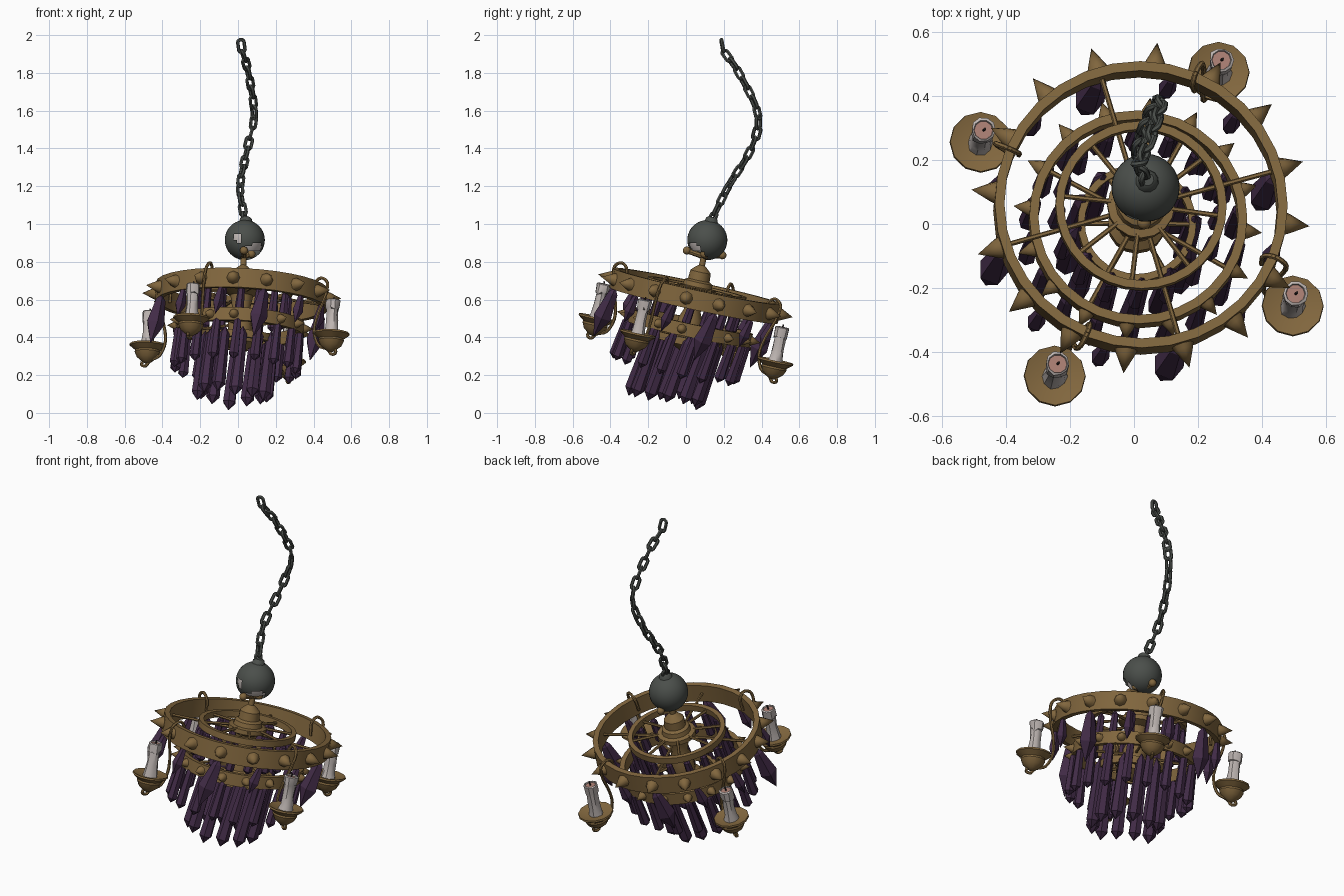
import bpy, bmesh, random
from math import sin, cos, pi, radians
from mathutils import Matrix, Vector

random.seed(4)
cube = bpy.data.objects.get("Cube")
if cube:
    bpy.data.objects.remove(cube)

# The whole fixture hangs tilted: everything below the chain is built in this frame
UP = Vector((0.05, 0.215, 1)).normalized()
TURN = Vector((0, 0, 1)).rotation_difference(UP)
TILT = Matrix.Translation((0.02, 0.05, 0.62)) @ TURN.to_matrix().to_4x4()
BALL = Vector((0.036, 0.113, 0.915))


def material(name, rgb):
    m = bpy.data.materials.new(name)
    m.use_nodes = True
    m.diffuse_color = (*rgb, 1)
    m.node_tree.nodes["Principled BSDF"].inputs["Base Color"].default_value = (*rgb, 1)
    return m


BRASS = material("aged brass", (0.22, 0.134, 0.048))
CRYSTAL = material("purple crystal", (0.055, 0.025, 0.064))
IRON = material("dark iron", (0.07, 0.078, 0.07))
WAX = material("pale wax", (0.52, 0.47, 0.45))
MELT = material("pink melted wax", (0.4, 0.21, 0.17))
WICK = material("burnt wick", (0.03, 0.02, 0.02))


def finish(name, bm, mats, frame=TILT, angle=35):
    bmesh.ops.remove_doubles(bm, verts=bm.verts, dist=1e-5)
    bmesh.ops.recalc_face_normals(bm, faces=bm.faces)
    me = bpy.data.meshes.new(name)
    bm.to_mesh(me)
    bm.free()
    ob = bpy.data.objects.new(name, me)
    bpy.context.collection.objects.link(ob)
    for m in mats:
        me.materials.append(m)
    ob.matrix_world = frame
    if angle:
        for o in bpy.context.selected_objects:
            o.select_set(False)
        ob.select_set(True)
        bpy.context.view_layer.objects.active = ob
        bpy.ops.object.shade_smooth_by_angle(angle=radians(angle))


def lathe(bm, profile, segs, place=Matrix(), closed=False, turn=0.0):
    """Spin (radius, height) points about the local z axis."""
    rows = []
    for k in range(segs):
        a = 2 * pi * k / segs + turn
        rows.append([bm.verts.new(place @ Vector((r * cos(a), r * sin(a), z))) for r, z in profile])
    n = len(profile)
    for k in range(segs):
        a, b = rows[k], rows[(k + 1) % segs]
        for i in range(n if closed else n - 1):
            j = (i + 1) % n
            if profile[i][0] == 0:
                bm.faces.new((a[i], b[j], a[j]))
            elif profile[j][0] == 0:
                bm.faces.new((a[i], b[i], a[j]))
            else:
                bm.faces.new((a[i], b[i], b[j], a[j]))
    return rows


def along(start, direction):
    """Place local z along a direction."""
    return Matrix.Translation(start) @ Vector(direction).to_track_quat('Z', 'Y').to_matrix().to_4x4()


def polar(r, deg, z):
    return Vector((r * cos(radians(deg)), r * sin(radians(deg)), z))


def rod(bm, a, b, r, segs=6):
    d = Vector(b) - Vector(a)
    lathe(bm, [(0, 0), (r, 0), (r, d.length), (0, d.length)], segs, along(a, d))


def smooth_path(points, steps):
    """Catmull-Rom samples through the points."""
    p = [Vector(q) for q in points]
    p = [2 * p[0] - p[1]] + p + [2 * p[-1] - p[-2]]
    out = []
    for i in range(1, len(p) - 2):
        for s in range(steps):
            t = s / steps
            a, b, c, d = p[i - 1:i + 3]
            out.append(0.5 * (2 * b + (c - a) * t + (2 * a - 5 * b + 4 * c - d) * t * t
                              + (3 * b - a - 3 * c + d) * t ** 3))
    return out + [p[-2]]


# Hoops: name, outer radius, thickness, height, half depth
HOOPS = [("outer_hoop", 0.457, 0.03, 0, 0.052), ("middle_hoop", 0.34, 0.028, -0.17, 0.035),
         ("upper_inner_hoop", 0.267, 0.026, 0.03, 0.018), ("lower_inner_hoop", 0.185, 0.022, -0.24, 0.02)]
for name, r, t, h, d in HOOPS:
    bm = bmesh.new()
    lathe(bm, [(r, h - d), (r, h + d), (r - t, h + d), (r - t, h - d)], 32, closed=True)
    finish(name, bm, [BRASS])

# Studs around the two large hoops
for name, r, h, base, length in (("outer_studs", 0.45, 0, 0.037, 0.08), ("middle_studs", 0.335, -0.17, 0.027, 0.055)):
    bm = bmesh.new()
    for k in range(16):
        a = -6 + k * 22.5
        lathe(bm, [(base, 0), (base * 0.8, length * 0.25), (0, length)], 8, along(polar(r, a, h), polar(1, a, 0)))
    finish(name, bm, [BRASS], angle=50)

# Spokes from the hub to each hoop
bm = bmesh.new()
for count, r, h, start in ((4, 0.44, 0.0, 16), (8, 0.25, 0.03, 38), (4, 0.325, -0.17, 61), (6, 0.175, -0.24, 0)):
    for k in range(count):
        a = start + 360 * k / count
        rod(bm, polar(0.03, a, h + 0.015), polar(r, a, h), 0.008)
finish("spokes", bm, [BRASS])

# Turned hub
bm = bmesh.new()
lathe(bm, [(0, 0.24), (0.016, 0.24), (0.016, 0.165), (0.035, 0.15), (0.055, 0.13), (0.058, 0.085), (0.075, 0.075),
           (0.08, 0.05), (0.105, 0.045), (0.105, 0.02), (0.06, 0.0), (0.045, -0.08), (0.065, -0.13),
           (0.065, -0.2), (0.09, -0.22), (0.09, -0.26), (0.04, -0.29), (0, -0.31)], 16)
finish("hub", bm, [BRASS])

# Cross grip with knobbed ends under the ball
bm = bmesh.new()
for a, reach, h in ((90, 0.095, 0.24), (270, 0.095, 0.225), (0, 0.04, 0.228), (180, 0.04, 0.228)):
    tip = polar(reach, a, h)
    rod(bm, (0, 0, 0.213), tip, 0.015, 8)
    bmesh.ops.create_icosphere(bm, subdivisions=2, radius=0.022, matrix=Matrix.Translation(tip))
finish("grip", bm, [BRASS])

# Iron ball, broken open at the lower front with a chip beside it
bm = bmesh.new()
bmesh.ops.create_uvsphere(bm, u_segments=32, v_segments=20, radius=0.106)
gap = Vector((0.35, -0.62, -0.7)).normalized()
chip = Vector((-0.33, -0.93, 0.14)).normalized()
lost = [f for f in bm.faces if f.calc_center_median().normalized().dot(gap) > 0.82 + random.uniform(-0.04, 0.04)
        or f.calc_center_median().normalized().dot(chip) > 0.97]
bmesh.ops.delete(bm, geom=lost, context='FACES')
finish("ball", bm, [IRON], Matrix.Translation(BALL))
bm = bmesh.new()
bmesh.ops.create_uvsphere(bm, u_segments=16, v_segments=10, radius=0.098)
bmesh.ops.delete(bm, geom=[f for f in bm.faces if f.calc_center_median().z < -0.06
                           or f.calc_center_median().y > -0.01], context='FACES')
finish("ball_lining", bm, [WAX], Matrix.Translation(BALL))
bm = bmesh.new()
lathe(bm, [(0.04, -0.015), (0.032, 0.015), (0.02, 0.025), (0, 0.025)], 12)
finish("ball_collar", bm, [IRON], along(BALL + UP * 0.1, UP))

# Chain of alternating links along a swaying path
path = smooth_path([(0.035, 0.135, 1.02), (0.012, 0.225, 1.2), (0.05, 0.345, 1.4), (0.085, 0.38, 1.58),
                    (0.055, 0.28, 1.8), (0.022, 0.2, 1.92), (0.012, 0.19, 2.0)], 40)
bm = bmesh.new()
travelled, due, turn = 0.0, 0.012, 0
for p, q in zip(path, path[1:]):
    travelled += (q - p).length
    if travelled < due or p.z > 1.962:
        continue
    due += 0.0575
    turn += 1
    place = along(p, q - p) @ Matrix.Rotation(pi / 2 * turn + pi / 4, 4, 'Z') @ Matrix.Rotation(pi / 2, 4, 'Y')
    ring = bmesh.new()
    lathe(ring, [(0.0175 + 0.0095 * cos(k * pi / 3), 0.0095 * sin(k * pi / 3)) for k in range(6)], 12,
          closed=True, turn=pi / 12)
    for v in ring.verts:
        v.co.x += 0.017 if v.co.x > 0 else -0.017
    ring.transform(place)
    tmp = bpy.data.meshes.new("link")
    ring.to_mesh(tmp)
    ring.free()
    bm.from_mesh(tmp)
    bpy.data.meshes.remove(tmp)
finish("chain", bm, [IRON], Matrix(), angle=40)


def hang(point, swing):
    """Hang a drop from a point, swung along a world direction."""
    return along(point, TURN.inverted() @ -Vector(swing))


# Faceted crystals: name, count, radius, top, length, half width, start angle
TIERS = [("long_crystals", 12, 0.183, -0.2, 0.4, 0.036, 5), ("middle_crystals", 18, 0.325, -0.18, 0.26, 0.029, 8),
         ("upper_crystals", 16, 0.25, 0.015, 0.18, 0.025, 0)]
for name, count, r, top, length, w, start in TIERS:
    bm = bmesh.new()
    for k in range(count):
        s = length * random.uniform(0.92, 1)
        place = hang(polar(r, start + 360 * k / count, top), (-0.12, -0.36, -1))
        place = place @ Matrix.Rotation(random.random(), 4, 'Z')
        lathe(bm, [(0, 0), (w * 0.75, -0.12 * s), (w, -0.89 * s), (0, -s)], 6, place)
    finish(name, bm, [CRYSTAL], angle=0)

# Kite shaped drops below the outer hoop, every third one large
bm = bmesh.new()
for k in range(12):
    s, w = (0.29, 0.05) if k % 3 == 0 else (0.17, 0.03)
    place = hang(polar(0.44, 16 + 30 * k, -0.04), (-0.23, -0.45, -1))
    lathe(bm, [(0, 0), (w * 0.55, -0.12 * s), (w, -0.6 * s), (0, -s)], 5, place)
finish("hoop_drops", bm, [CRYSTAL], angle=0)

# Four candle brackets
for n in range(4):
    a = 62 + 90 * n
    side = ("back_left", "back_right", "front_right", "front_left")[n]
    seat = Matrix.Translation(polar(0.55, a, -0.235))

    # Arm arching over the hoop, down and under the dish, ending in a curl
    route = [(0.415, -0.02), (0.415, 0.05), (0.45, 0.08), (0.49, 0.05), (0.485, -0.03), (0.455, -0.13),
             (0.445, -0.22), (0.475, -0.295), (0.53, -0.32), (0.555, -0.348), (0.58, -0.343), (0.578, -0.325)]
    pts = smooth_path([polar(r, a + max(0, h + 0.2) * 20, h) for r, h in route], 4)
    bm = bmesh.new()
    for p, q in zip(pts, pts[1:]):
        rod(bm, p, q + (q - p) * 0.15, 0.0085)
    finish(side + "_arm", bm, [BRASS])

    # Dish
    bm = bmesh.new()
    lathe(bm, [(0, -0.01), (0.05, -0.01), (0.095, 0.004), (0.097, -0.006), (0.066, -0.03), (0.068, -0.04),
               (0.055, -0.068), (0.03, -0.088), (0.015, -0.098), (0, -0.1)], 12, seat)
    finish(side + "_dish", bm, [BRASS])

    # Candle with a lumpy rim and a melted top
    bm = bmesh.new()
    rows = lathe(bm, [(0.04, -0.012), (0.034, 0.02), (0.03, 0.07), (0.03, 0.13), (0.036, 0.15),
                      (0.038, 0.178), (0.031, 0.183), (0.029, 0.174), (0, 0.174)], 10)
    for row in rows:
        for v in row[:6]:
            v.co.xy *= random.uniform(0.92, 1.1)
        row[4].co.z -= random.uniform(0, 0.035)
    for f in bm.faces:
        f.material_index = int(len(f.verts) == 3)
    bm.transform(seat)
    finish(side + "_candle", bm, [WAX, MELT])

    bm = bmesh.new()
    rod(bm, seat @ Vector((0, 0, 0.17)), seat @ Vector((0.004, 0, 0.196)), 0.004)
    finish(side + "_wick", bm, [WICK])
